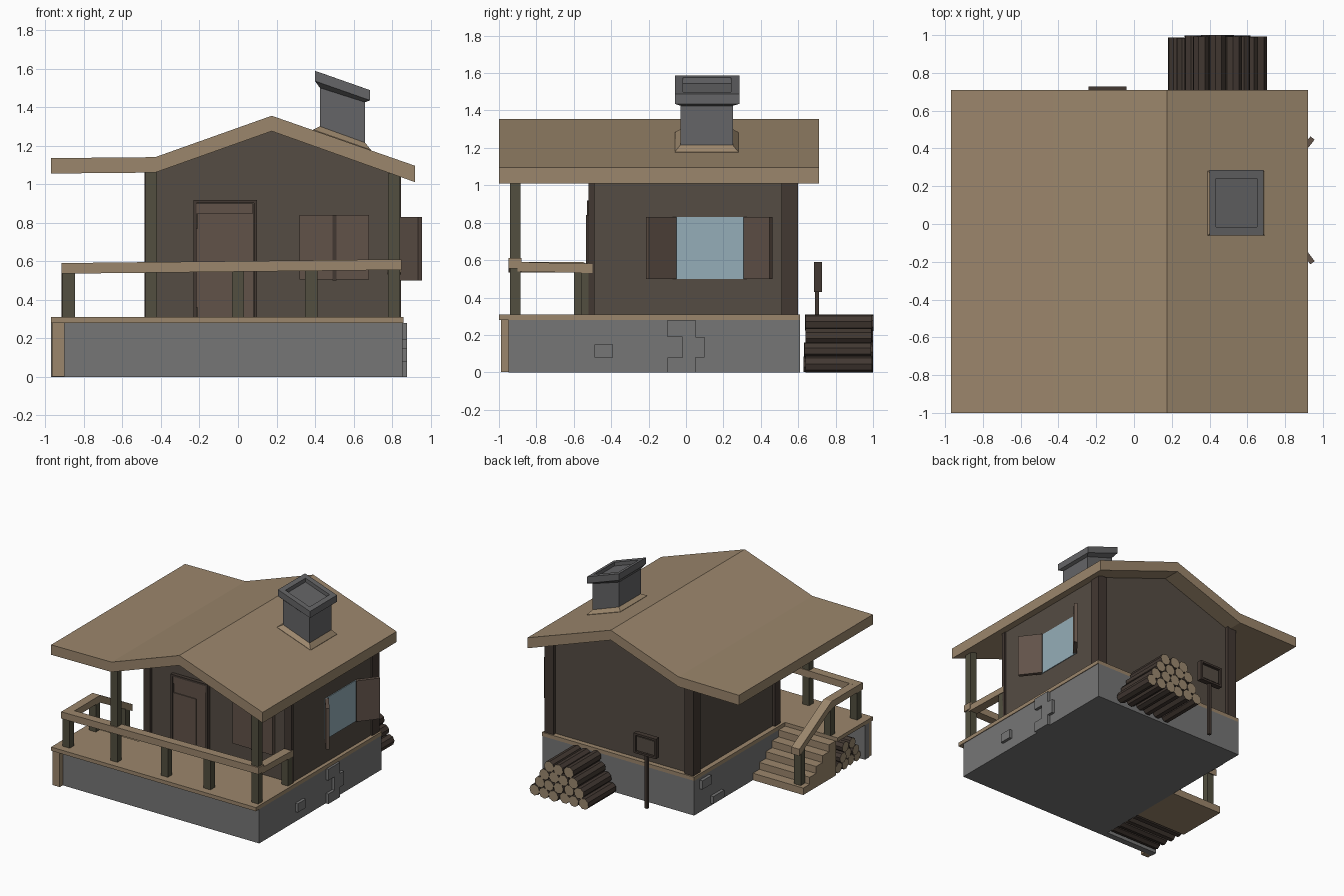
import bpy, bmesh, math, random
from mathutils import Vector, Matrix

if "Cube" in bpy.data.objects:
    bpy.data.objects.remove(bpy.data.objects["Cube"])

random.seed(4)

def mat(name, r, g, b):
    m = bpy.data.materials.new(name)
    m.diffuse_color = (r, g, b, 1)
    m.use_nodes = True
    m.node_tree.nodes["Principled BSDF"].inputs["Base Color"].default_value = m.diffuse_color
    return m

TAN = mat("light_wood", .33, .24, .15)
WALL = mat("wall_wood", .09, .072, .056)
DARK = mat("dark_wood", .055, .04, .032)
POST = mat("post_wood", .085, .078, .05)
DOOR = mat("door_wood", .12, .085, .066)
STONE = mat("stone", .18, .18, .18)
CHIM = mat("chimney_stone", .13, .13, .135)
GLASS = mat("glass", .3, .42, .48)
END = mat("log_end", .33, .25, .16)

def finish(name, bm, *mats):
    bmesh.ops.recalc_face_normals(bm, faces=bm.faces)
    me = bpy.data.meshes.new(name)
    bm.to_mesh(me)
    bm.free()
    for m in mats:
        me.materials.append(m)
    ob = bpy.data.objects.new(name, me)
    bpy.context.collection.objects.link(ob)
    return ob

def prism(name, pts, axis, a, b, m):
    """Extrude a 2D outline along an axis from a to b."""
    put = {'x': lambda u, v, w: (w, u, v), 'y': lambda u, v, w: (u, w, v),
           'z': lambda u, v, w: (u, v, w)}[axis]
    bm = bmesh.new()
    f = bm.faces.new([bm.verts.new(put(u, v, a)) for u, v in pts])
    ext = bmesh.ops.extrude_face_region(bm, geom=[f])['geom']
    d = Vector(put(0, 0, b - a))
    bmesh.ops.translate(bm, vec=d, verts=[g for g in ext if isinstance(g, bmesh.types.BMVert)])
    return finish(name, bm, m)

def box(name, x0, x1, y0, y1, z0, z1, m):
    return prism(name, [(x0, y0), (x1, y0), (x1, y1), (x0, y1)], 'z', z0, z1, m)

def log(name, center, axis, r, length):
    """Low-poly log with pale cut ends."""
    bm = bmesh.new()
    rot = Matrix.Rotation(math.pi / 2, 4, 'X' if axis == 'y' else 'Y')
    spin = Matrix.Rotation(random.random() * 3, 4, 'Z')
    bmesh.ops.create_cone(bm, cap_ends=True, segments=8, radius1=r, radius2=r, depth=length,
                          matrix=Matrix.Translation(center) @ rot @ spin)
    for f in bm.faces:
        f.material_index = int(len(f.verts) > 4)
    return finish(name, bm, DARK, END)

def pile(name, rows, u0, r, along, length, axis):
    for k, n in enumerate(rows):
        for i in range(n):
            u = u0 + r * (1 + 2 * i + k)
            w = along + random.uniform(-.01, .01)
            z = r + k * r * 1.7
            log(name, (u, w, z) if axis == 'y' else (w, u, z), axis, r * 1.02, length)

# Foundation: solid under the house, thin wall under the left porch
box("foundation", -.5, .855, -.95, .61, 0, .28, STONE)
box("porch_front_wall", -.97, -.5, -.95, -.9, 0, .28, STONE)
box("porch_corner_support", -.965, -.9, -.99, -.93, .0 + .001, .28, TAN).scale = (1, 1, 1)
for y0, y1, z0, z1 in [(-.1, .05, .19, .28), (-.02, .1, .08, .19), (-.1, .05, 0, .08), (-.49, -.39, .08, .15)]:
    box("right_stone", .84, .878, y0, y1, z0, z1, STONE)
for y0, y1, z0, z1 in [(.42, .54, .19, .26), (.26, .4, .02, .08)]:
    box("left_stone", -.525, -.48, y0, y1, z0, z1, STONE)

# Deck, L-shaped
prism("deck", [(-.97, -1), (.86, -1), (.86, .61), (-.5, .61), (-.5, -.55), (-.97, -.55)], 'z', .28, .31, TAN)

# Stairs at the left, descending to the back
steps = [(-.56, 0)]
for i in range(5):
    y = -.14 - .082 * i
    steps += [(y, .056 * i), (y, .056 * (i + 1))]
steps.append((-.56, .28))
prism("stairs", steps, 'x', -.95, -.5, TAN)

# House walls with gable, and corner posts
prism("walls", [(-.46, .31), (.83, .31), (.83, 1.05), (.175, 1.28), (-.43, 1.065), (-.46, 1.06)], 'y', -.5, .57, WALL)
box("corner_post_back_right", .765, .845, .51, .6, .31, 1.05, DARK)
box("corner_post_back_left", -.485, -.405, .51, .6, .31, 1.07, DARK)
box("corner_post_front_right", .78, .84, -.52, -.49, .31, 1.045, DARK)
box("corner_post_front_left", -.48, -.42, -.52, -.45, .31, 1.06, DARK)

# Roof
prism("roof", [(-.97, 1.135), (-.43, 1.14), (.175, 1.355), (.92, 1.095), (.92, 1.01),
               (.175, 1.275), (-.43, 1.06), (-.97, 1.055)], 'y', -1, .71, TAN)

# Chimney: stacked sloped rings, with a recessed top
def loops(name, rings, m):
    bm = bmesh.new()
    prev = None
    for x0, x1, y0, y1, zl, zr in rings:
        vs = [bm.verts.new(p) for p in [(x0, y0, zl), (x1, y0, zr), (x1, y1, zr), (x0, y1, zl)]]
        if prev:
            for i in range(4):
                j = (i + 1) % 4
                bm.faces.new([prev[i], prev[j], vs[j], vs[i]])
        else:
            bm.faces.new(vs[::-1])
        prev = vs
    bm.faces.new(prev)
    return finish(name, bm, m)

loops("chimney", [(.425, .66, -.03, .25, 1.15, 1.1), (.425, .66, -.03, .25, 1.5, 1.425),
                  (.4, .685, -.06, .285, 1.535, 1.435), (.4, .685, -.06, .285, 1.588, 1.488),
                  (.435, .65, -.015, .24, 1.576, 1.5), (.435, .65, -.015, .24, 1.545, 1.47)], CHIM)
loops("chimney_flashing", [(.39, .69, -.06, .28, 1.26, 1.15), (.39, .69, -.06, .28, 1.283, 1.178),
                           (.425, .66, -.03, .25, 1.3, 1.215)], TAN)

# Door
box("door_panel", -.21, .08, -.515, -.49, .31, .9, DOOR)
box("door_frame_left", -.232, -.215, -.53, -.49, .31, .918, DARK)
box("door_frame_right", .082, .098, -.53, -.49, .31, .918, DARK)
box("door_frame_top", -.215, .082, -.53, -.49, .902, .918, DARK)
box("door_upper_board", -.215, .075, -.523, -.5, .845, .9, DOOR)
box("door_inner_board", -.215, -.01, -.522, -.5, .36, .77, DOOR)

# Closed front shutters
for x0, x1 in [(.32, .495), (.508, .68)]:
    box("front_shutter", x0, x1, -.53, -.49, .505, .84, DOOR)
box("front_window_gap", .49, .512, -.535, -.49, .5, .84, DARK)

# Right window with open shutters
box("window_glass", .82, .836, -.08, .33, .5, .83, GLASS)
for y, tip in [(-.06, -.205), (.315, .455)]:
    d = Vector((.105, tip - y)).normalized()
    n = Vector((-d.y, d.x)) * .014
    h, t = Vector((.835, y)), Vector((.945, tip))
    prism("side_shutter", [h + n, t + n, t - n, h - n], 'z', .5, .83, DOOR)

# Porch posts
for x in (-.45, .81):
    box("roof_post", x - .03, x + .03, -.94, -.885, .31, 1.06 if x < 0 else 1.055, POST)
for x in (-.878, 0, .38):
    box("rail_post", x - .032, x + .032, -.94, -.885, .31, .56, POST)
box("rail_post_right", .78, .84, -.56, -.51, .31, .55, POST)
box("rail_post_stair_top", -.91, -.85, -.6, -.545, .31, .56, POST)
box("rail_post_stair_bottom", -.91, -.85, -.22, -.165, .05, .35, POST)

# Rails
prism("front_rail", [(-.915, .535), (.85, .555), (.85, .61), (-.915, .59)], 'y', -.95, -.88, TAN)
prism("right_rail", [(-.9, .54), (-.5, .53), (-.5, .58), (-.9, .59)], 'x', .775, .845, TAN)
prism("left_rail", [(-.9, .535), (-.56, .535), (-.14, .305), (-.14, .36), (-.55, .59), (-.9, .59)],
      'x', -.915, -.845, TAN)

# Log piles behind the house and below the porch
pile("back_log", (6, 5, 4, 3), .18, .0435, .815, .355, 'y')
pile("porch_log", (4, 3, 2), -.89, .041, -.725, .44, 'x')

# Signpost behind the house
box("sign_post", -.152, -.128, .69, .712, 0, .46, DARK)
box("sign_board", -.235, -.045, .685, .71, .435, .585, DARK)
box("sign_face", -.215, -.065, .7, .718, .455, .565, WALL)
for z in (.43, .575):
    box("sign_frame_bar", -.24, -.04, .685, .727, z, z + .016, DARK)
for x in (-.24, -.056):
    box("sign_frame_side", x, x + .016, .685, .727, .446, .575, DARK)
